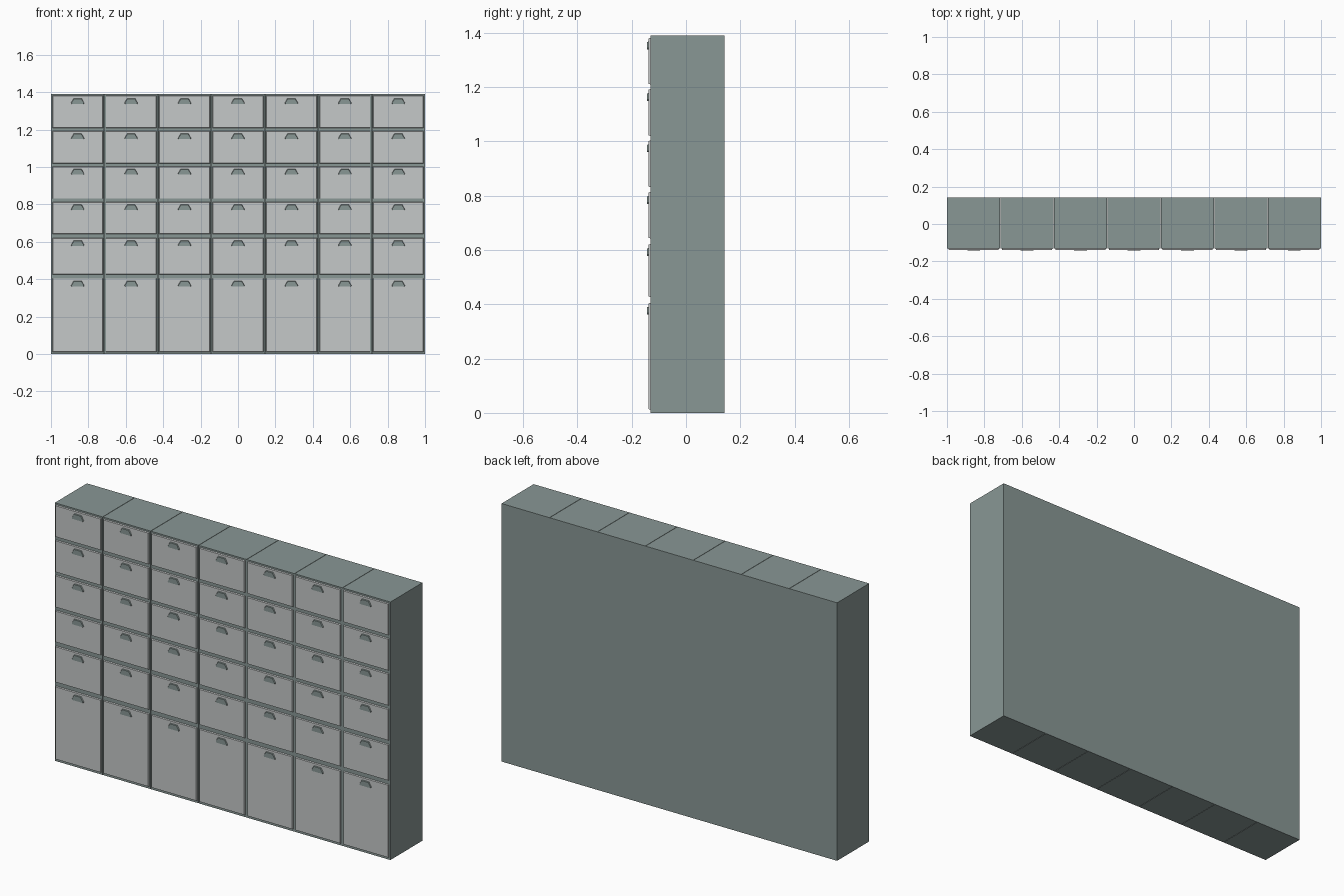
import bpy, bmesh

if "Cube" in bpy.data.objects:
    bpy.data.objects.remove(bpy.data.objects["Cube"])

def material(name, col):
    m = bpy.data.materials.new(name)
    m.diffuse_color = (*col, 1)
    m.use_nodes = True
    m.node_tree.nodes["Principled BSDF"].inputs["Base Color"].default_value = m.diffuse_color
    return m

GREEN = material("grey_green_metal", (0.25, 0.31, 0.30))
LIGHT = material("light_grey_metal", (0.56, 0.58, 0.58))

COLS, HEIGHT = 7, 1.39
PITCH = 2 / COLS
BACK, FRONT, DOOR, PULL = 0.142, -0.131, -0.138, -0.143
# bottom and top of the door in each row
ROWS = [(0.011, 0.406), (0.426, 0.622), (0.642, 0.814),
        (0.830, 1.004), (1.019, 1.193), (1.209, 1.382)]

def finish(name, bm, mat):
    bmesh.ops.recalc_face_normals(bm, faces=bm.faces)
    me = bpy.data.meshes.new(name)
    bm.to_mesh(me)
    bm.free()
    me.materials.append(mat)
    ob = bpy.data.objects.new(name, me)
    bpy.context.collection.objects.link(ob)
    return ob

def frustum(name, back, front, y0, y1, mat):
    """Solid between two (x, z) outlines at depths y0 and y1."""
    bm = bmesh.new()
    a = [bm.verts.new((x, y0, z)) for x, z in back]
    b = [bm.verts.new((x, y1, z)) for x, z in front]
    bm.faces.new(a)
    bm.faces.new(b)
    n = len(a)
    for i in range(n):
        j = (i + 1) % n
        bm.faces.new((a[i], a[j], b[j], b[i]))
    return finish(name, bm, mat)

def rect(cx, w, z0, z1, inset=0):
    l, r = cx - w / 2 + inset, cx + w / 2 - inset
    return [(l, z0 + inset), (r, z0 + inset), (r, z1 - inset), (l, z1 - inset)]

def hood(cx, top, inset=0):
    """Trapezoid outline of the pull with clipped lower corners."""
    z0, z1 = top - 0.044, top - 0.014
    b, t = 0.036 - inset, 0.022 - inset
    return [(cx - b + 0.002, z0), (cx + b - 0.002, z0), (cx + b, z0 + 0.005),
            (cx + t, z1 - inset), (cx - t, z1 - inset), (cx - b, z0 + 0.005)]

for c in range(COLS):
    cx = (c - (COLS - 1) / 2) * PITCH
    # cabinet column, with a hairline seam to its neighbours
    outline = rect(cx, PITCH - 0.002, 0, HEIGHT)
    frustum(f"cabinet_column_{c + 1}", outline, outline, BACK - 0.003, FRONT, GREEN)
    for r, (z0, z1) in enumerate(ROWS):
        # door with a narrow chamfered rim
        frustum(f"door_{c + 1}_{r + 1}", rect(cx, 0.272, z0, z1),
                rect(cx, 0.272, z0, z1, 0.003), FRONT + 0.002, DOOR, LIGHT)
        # pull near the top of the door
        frustum(f"door_pull_{c + 1}_{r + 1}", hood(cx, z1),
                hood(cx, z1, 0.003), DOOR + 0.002, PULL, GREEN)

# one continuous back panel
full = rect(0, 2, 0, HEIGHT)
frustum("back_panel", full, full, BACK, BACK - 0.003, GREEN)
# side panels closing the outer ends
for s, side in ((-1, "left"), (1, "right")):
    o = rect(s * 0.9995, 0.001, 0, HEIGHT)
    frustum(f"{side}_side_panel", o, o, BACK - 0.003, FRONT, GREEN)
